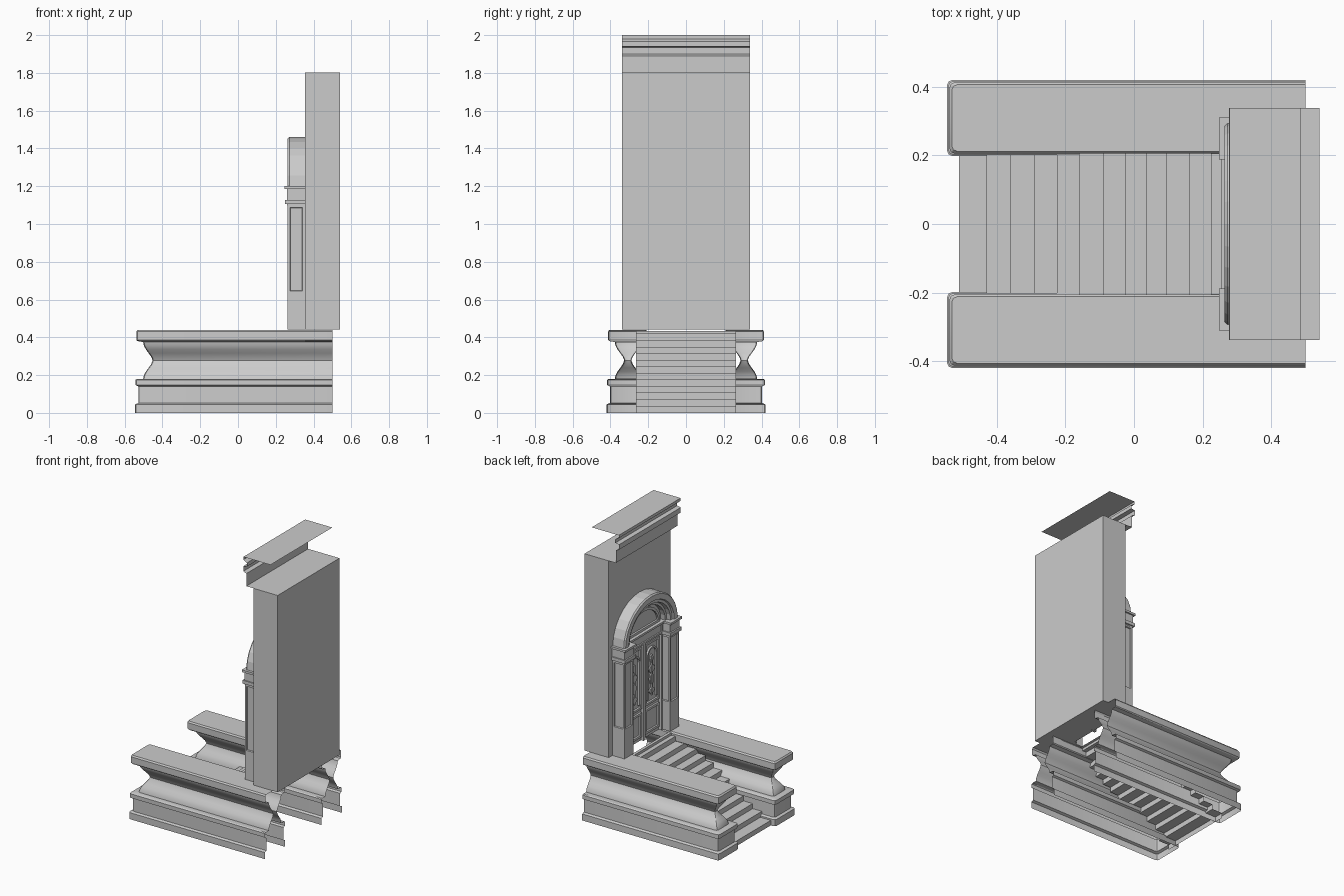
import bpy, bmesh, math
from mathutils import Vector, Matrix

if "Cube" in bpy.data.objects:
    bpy.data.objects.remove(bpy.data.objects["Cube"])


def finish(bm, name, smooth=False):
    bmesh.ops.recalc_face_normals(bm, faces=bm.faces)
    me = bpy.data.meshes.new(name)
    bm.to_mesh(me)
    bm.free()
    ob = bpy.data.objects.new(name, me)
    bpy.context.collection.objects.link(ob)
    if smooth:
        bpy.ops.object.select_all(action='DESELECT')
        ob.select_set(True)
        bpy.context.view_layer.objects.active = ob
        bpy.ops.object.shade_smooth_by_angle(angle=math.radians(30))
    return ob


def box(name, x, y, z, panel=None, normals=((-1, 0, 0),)):
    """Box from ranges; panel=(margin, depth) sinks a panel into the given sides."""
    bm = bmesh.new()
    c = [(a + b) / 2 for a, b in (x, y, z)]
    s = [abs(b - a) for a, b in (x, y, z)]
    bmesh.ops.create_cube(bm, size=1, matrix=Matrix.Translation(c) @ Matrix.Diagonal((*s, 1)))
    if panel:
        for n in normals:
            bm.normal_update()
            f = max(bm.faces, key=lambda f: round(f.normal.dot(Vector(n)), 3) * 10 + f.calc_area())
            bmesh.ops.inset_individual(bm, faces=[f], thickness=panel[0])
            bmesh.ops.inset_individual(bm, faces=[f], thickness=0.004, depth=-panel[1])
    return finish(bm, name)


def loft(name, rows, cap_last=False, smooth=False):
    """Skin a list of equal-length point rows."""
    bm = bmesh.new()
    vs = [[bm.verts.new(p) for p in r] for r in rows]
    for a, b in zip(vs, vs[1:]):
        for i in range(len(a) - 1):
            bm.faces.new((a[i], a[i + 1], b[i + 1], b[i]))
    if cap_last:
        bm.faces.new(vs[-1])
    return finish(bm, name, smooth)


def arch(name, a, b, zc, profile, n=14):
    """Sweep (radial offset, x) profile round a half ellipse."""
    rows = []
    for i in range(n + 1):
        t = math.pi * i / n
        rows.append([(x, (a + o) * math.cos(t), zc + (b + o) * math.sin(t)) for o, x in profile])
    return loft(name, rows)


def plate(name, pts, x0, x1):
    """Flat y-z outline extruded along x."""
    bm = bmesh.new()
    f = bm.faces.new([bm.verts.new((x0, y, z)) for y, z in pts])
    ext = bmesh.ops.extrude_face_region(bm, geom=[f])
    bmesh.ops.translate(bm, vec=(x1 - x0, 0, 0),
                        verts=[v for v in ext['geom'] if isinstance(v, bmesh.types.BMVert)])
    return finish(bm, name)


# Parapets: (inset, z) moulding wrapped round three sides, open at the back
scotia = [(0.093 - 0.05 * abs(math.cos(math.pi * i / 10)) ** 1.6, 0.18 + 0.195 * i / 10) for i in range(11)]
moulding = ([(0, 0), (0, 0.045), (0.017, 0.052), (0.017, 0.14), (0.003, 0.147), (0.003, 0.175), (0.01, 0.18)]
            + scotia + [(0.013, 0.38), (0.007, 0.386), (0.007, 0.43), (0.014, 0.44)])
for s in (-1, 1):
    rows = []
    for d, z in moulding:
        xo, yo, yi, c = -0.545 + d, 0.42 - d, 0.198 + d * 0.98, 0.016
        ring = [(0.5, yo), (xo + c, yo), (xo + c * .3, yo - c * .3), (xo, yo - c),
                (xo, yi + c), (xo + c * .3, yi + c * .3), (xo + c, yi), (0.5, yi)]
        rows.append([(x, s * y, z) for x, y in ring])
    loft("parapet", rows, cap_last=True, smooth=True)

# Staircase sheet
treads = [-0.51, -0.43, -0.36, -0.29, -0.225, -0.16, -0.09, -0.025, 0.035, 0.095, 0.16, 0.225]
line, h = [], 0.434 / 12.5
for i, x in enumerate(treads):
    line += [(x, i * h), (x, (i + 1) * h)]
line += [(0.255, 12 * h), (0.255, 0.434), (0.275, 0.434)]
loft("stairs", [[(x, y, z) for x, z in line] for y in (-0.265, 0.265)])

# Wall and cornice
box("wall", (0.355, 0.54), (-0.338, 0.338), (0.442, 1.803))
cornice = [(0.355, 1.803), (0.30, 1.803), (0.30, 1.89), (0.277, 1.9), (0.277, 1.935), (0.305, 1.94),
           (0.305, 1.965), (0.278, 1.98), (0.278, 2.0), (0.485, 2.0)]
loft("cornice", [[(x, y, z) for x, z in cornice] for y in (-0.338, 0.338)])

# Pilasters with capitals
for s in (-1, 1):
    box("pilaster_base", (0.262, 0.355), (s * 0.2, s * 0.298), (0.442, 0.632))
    box("pilaster_shaft", (0.262, 0.355), (s * 0.2, s * 0.298), (0.632, 1.1),
        (0.018, 0.008), ((-1, 0, 0), (0, 1, 0), (0, -1, 0)))
    box("capital_lower", (0.25, 0.355), (s * 0.19, s * 0.308), (1.105, 1.128))
    box("capital_neck", (0.26, 0.355), (s * 0.198, s * 0.3), (1.098, 1.187))
    box("capital_upper", (0.247, 0.355), (s * 0.188, s * 0.311), (1.185, 1.2))

# Arch over the door
arch("arch", 0.293, 0.262, 1.198,
     [(0, 0.355), (0, 0.272), (-0.008, 0.263), (-0.045, 0.263), (-0.05, 0.275), (-0.068, 0.275),
      (-0.074, 0.3), (-0.09, 0.3), (-0.09, 0.34)])
half = [math.pi * i / 14 for i in range(15)]
plate("tympanum", [(0.215 * math.cos(t), 1.19 + 0.19 * math.sin(t)) for t in half], 0.335, 0.355)
arch("tympanum_moulding", 0.178, 0.15, 1.2, [(0, 0.336), (0, 0.322), (-0.018, 0.322), (-0.018, 0.336)])
box("tympanum_sill", (0.322, 0.336), (-0.178, 0.178), (1.2, 1.216))

# Transom
box("transom", (0.315, 0.355), (-0.2, 0.2), (1.11, 1.19), (0.018, 0.006))
box("transom_ledge", (0.3, 0.355), (-0.2, 0.2), (1.186, 1.2))

# Door leaves
for s in (-1, 1):
    def span(a, b):
        return (s * a, s * b)
    box("door_leaf", (0.338, 0.355), span(0.003, 0.2), (0.442, 1.11))
    box("door_jamb", (0.318, 0.355), span(0.184, 0.2), (0.442, 1.11))
    box("door_lower_panel", (0.325, 0.34), span(0.018, 0.172), (0.47, 0.64), (0.022, 0.009))
    box("door_upper_panel", (0.325, 0.34), span(0.018, 0.172), (0.665, 1.095), (0.02, 0.01))
    # arched frame and ironwork ornament in the upper panel
    cy = s * 0.095
    rows = []
    for t in [math.pi * i / 8 for i in range(9)]:
        rows.append([(x, cy + r * math.cos(t), 1.0 + r * math.sin(t))
                     for r, x in ((0.056, 0.335), (0.056, 0.322), (0.044, 0.322), (0.044, 0.335))])
    loft("panel_arch", rows)
    for e in (-0.05, 0.05):
        box("panel_arch_side", (0.322, 0.335), (cy + e - 0.006, cy + e + 0.006), (0.7, 1.0))
    box("ornament_stem", (0.324, 0.334), (cy - 0.005, cy + 0.005), (0.72, 0.98))
    for z, w, hh in ((0.75, 0.03, 0.02), (0.83, 0.02, 0.04), (0.9, 0.032, 0.025), (0.97, 0.015, 0.03)):
        pts = [(cy + w * math.cos(k * math.pi / 4), z + hh * math.sin(k * math.pi / 4)) for k in range(8)]
        plate("ornament_leaf", pts, 0.326, 0.336)
box("door_meeting_strip", (0.318, 0.34), (-0.01, 0.01), (0.442, 1.11))
